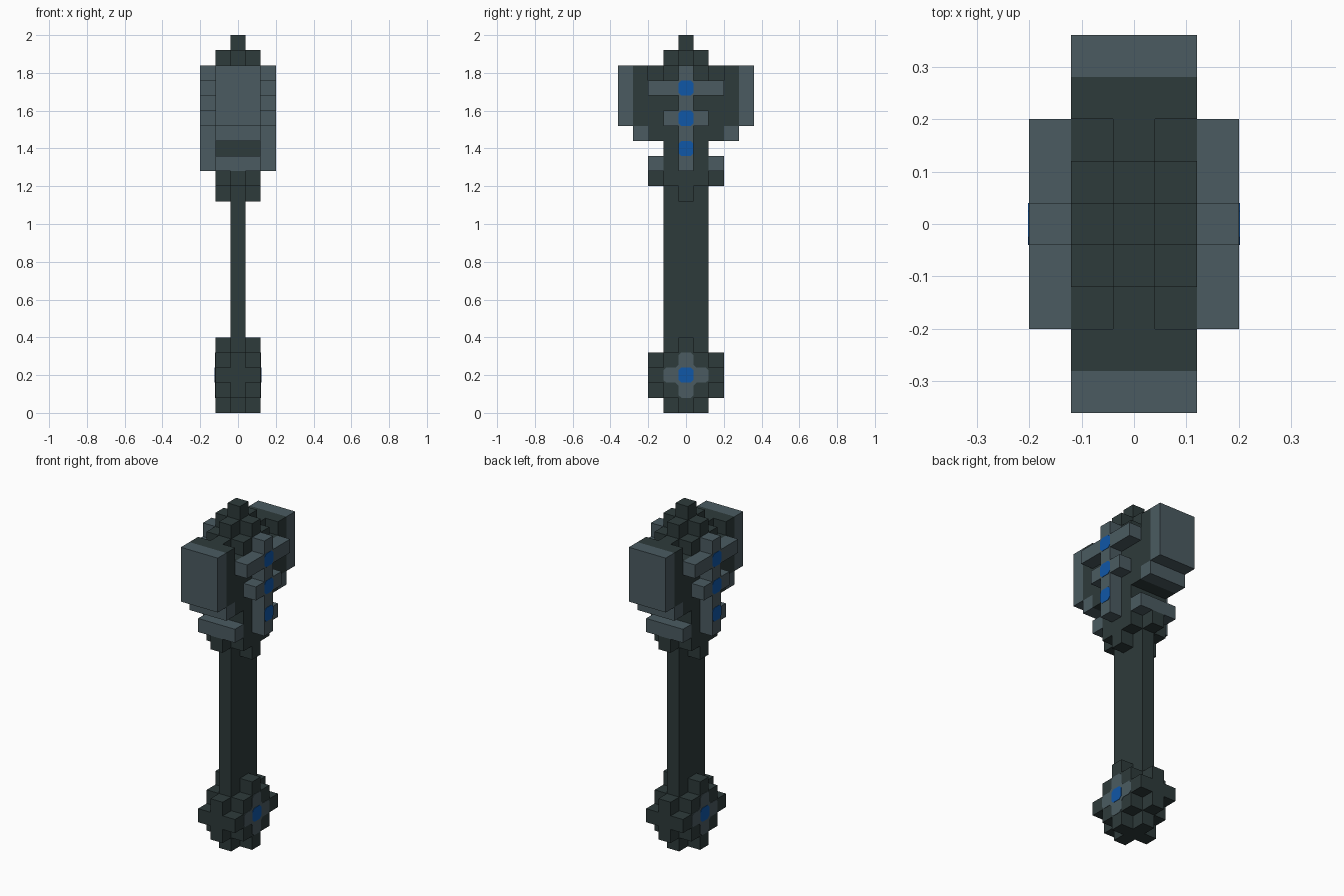
import bpy, bmesh, math
from mathutils import Vector, Matrix

cube = bpy.data.objects.get("Cube")
if cube:
    bpy.data.objects.remove(cube)

U = 0.08  # edge of one block


def material(name, rgb):
    m = bpy.data.materials.new(name)
    m.use_nodes = True
    m.diffuse_color = (*rgb, 1)
    bsdf = next(n for n in m.node_tree.nodes if n.type == 'BSDF_PRINCIPLED')
    bsdf.inputs["Base Color"].default_value = (*rgb, 1)
    return m


DARK = material("dark slate", (0.027, 0.043, 0.043))
LIGHT = material("light slate", (0.070, 0.105, 0.120))
BLUE = material("gem blue", (0.005, 0.095, 0.39))

cells = {}  # block position -> (part, material)


def block(part, mat, xs, ys, zs):
    """Fill a range of blocks, mirrored in x and y."""
    for i in range(xs[0], xs[1] + 1):
        for j in range(ys[0], ys[1] + 1):
            for k in range(zs[0], zs[1] + 1):
                for sx in (1, -1):
                    for sy in (1, -1):
                        cells[sx * i, sy * j, k] = (part, mat)


# Shaft
block("shaft", DARK, (0, 0), (0, 1), (5, 14))

# Rounded pommel
block("pommel", DARK, (0, 1), (0, 1), (1, 3))
block("pommel", DARK, (0, 0), (2, 2), (1, 3))
block("pommel", DARK, (0, 1), (2, 2), (2, 2))
for k in (0, 4):
    block("pommel", DARK, (0, 1), (0, 0), (k, k))
    block("pommel", DARK, (0, 0), (0, 1), (k, k))

# Collar under the head
block("collar", DARK, (1, 1), (0, 0), (14, 14))
block("collar", DARK, (0, 1), (0, 1), (15, 16))
block("collar", DARK, (0, 0), (2, 2), (15, 15))
block("collar_bar", LIGHT, (0, 1), (2, 2), (16, 16))

# Head core with a stepped tip
block("head_core", DARK, (0, 1), (0, 1), (17, 22))
block("head_core", DARK, (0, 1), (2, 2), (18, 21))
block("head_core", DARK, (0, 0), (2, 2), (22, 22))
block("head_tip", DARK, (0, 1), (0, 0), (23, 23))
block("head_tip", DARK, (0, 0), (0, 1), (23, 23))
block("head_tip", DARK, (0, 0), (0, 0), (24, 24))

# Striking plates at front and back
block("head_core", DARK, (0, 1), (3, 3), (19, 22))
block("striking_plate", LIGHT, (0, 1), (4, 4), (19, 22))
block("striking_plate", LIGHT, (0, 1), (3, 3), (18, 18))

# Raised ribs on both sides
block("side_rib", LIGHT, (2, 2), (0, 0), (16, 22))
block("side_rib", LIGHT, (2, 2), (0, 1), (19, 19))
block("side_rib", LIGHT, (2, 2), (0, 2), (21, 21))


def link(name, bm, mats):
    mesh = bpy.data.meshes.new(name)
    bm.to_mesh(mesh)
    bm.free()
    for m in mats:
        mesh.materials.append(m)
    bpy.context.collection.objects.link(bpy.data.objects.new(name, mesh))


def build_part(part):
    """Make the outer skin of all blocks in one part."""
    bm = bmesh.new()
    for pos, (name, mat) in cells.items():
        if name != part:
            continue
        p = Vector(pos)
        for axis in range(3):
            for s in (1, -1):
                n = Vector([s if a == axis else 0 for a in range(3)])
                if tuple(int(c) for c in p + n) in cells:
                    continue
                u = Vector([1 if a == (axis + 1) % 3 else 0 for a in range(3)])
                v = n.cross(u)
                mid = p + Vector((0, 0, 0.5)) + n / 2
                quad = [mid + (a * u + b * v) / 2
                        for a, b in ((1, 1), (-1, 1), (-1, -1), (1, -1))]
                bm.faces.new([bm.verts.new(q * U) for q in quad])
    bmesh.ops.remove_doubles(bm, verts=bm.verts[:], dist=U / 100)
    bmesh.ops.dissolve_limit(bm, angle_limit=0.01, verts=bm.verts[:],
                             edges=bm.edges[:])
    link(part, bm, [mat for n, mat in cells.values() if n == part][:1])


for part in dict.fromkeys(name for name, _ in cells.values()):
    build_part(part)


def side_plate(name, mat, x, k, outline):
    """Thin plate lying on a side face, outline given in y and z."""
    bm = bmesh.new()
    z = (k + 0.5) * U
    face = bm.faces.new([bm.verts.new((x, y, z + h)) for y, h in outline])
    out = bmesh.ops.extrude_face_region(bm, geom=[face])
    top = [g for g in out["geom"] if isinstance(g, bmesh.types.BMVert)]
    bmesh.ops.translate(bm, verts=top, vec=(math.copysign(0.002, x), 0, 0))
    bmesh.ops.recalc_face_normals(bm, faces=bm.faces[:])
    link(name, bm, [mat])


def turned(points):
    """Repeat a few points through four quarter turns."""
    return [Matrix.Rotation(q * math.pi / 2, 2) @ Vector(p)
            for q in range(4) for p in points]


gem = turned([(0.04, -0.025), (0.04, 0.025)])
cross = turned([(0.105, -0.04), (0.12, -0.025), (0.12, 0.025), (0.105, 0.04),
                (0.055, 0.04), (0.04, 0.055)])

# Gems on the ribs, and a gem on a pale cross on the pommel
for side, s in (("left", 1), ("right", -1)):
    for label, k in (("lower", 17), ("middle", 19), ("upper", 21)):
        side_plate(f"{side}_{label}_gem", BLUE, s * 2.5 * U, k, gem)
    side_plate(f"{side}_pommel_cross", LIGHT, s * 1.5 * U, 2, cross)
    side_plate(f"{side}_pommel_gem", BLUE, s * (1.5 * U + 0.002), 2, gem)
